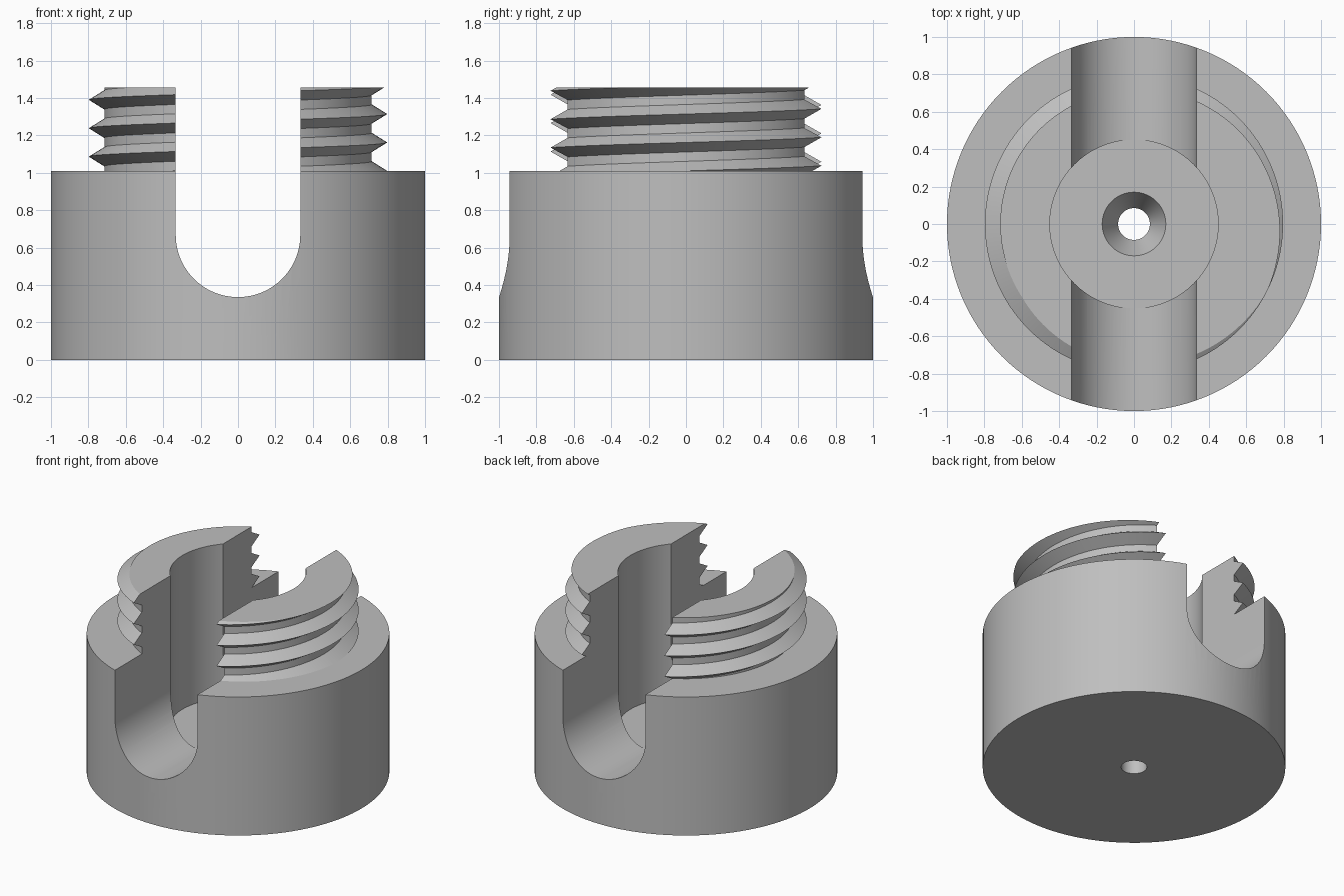
import bpy, bmesh
from math import sin, cos, pi, radians

cube = bpy.data.objects.get("Cube")
if cube:
    bpy.data.objects.remove(cube, do_unlink=True)

SEGS = 128
BASE_TOP, TOP = 1.01, 1.455
CORE_R, CREST_R, PITCH = 0.715, 0.797, 0.152
SLOT_R, SLOT_Z, FLOOR = 0.333, 0.668, 0.333

grey = bpy.data.materials.new("plain grey")
grey.use_nodes = True
colour = (0.52, 0.52, 0.52, 1)
grey.diffuse_color = colour
grey.node_tree.nodes["Principled BSDF"].inputs["Base Color"].default_value = colour


def make_object(name, bm):
    bmesh.ops.recalc_face_normals(bm, faces=bm.faces[:])
    mesh = bpy.data.meshes.new(name)
    bm.to_mesh(mesh)
    bm.free()
    mesh.materials.append(grey)
    ob = bpy.data.objects.new(name, mesh)
    bpy.context.collection.objects.link(ob)
    return ob


def lathe(name, profile):
    """Closed solid turned about z from (radius, height) points."""
    bm = bmesh.new()
    rings = [[bm.verts.new((r * cos(2 * pi * i / SEGS), r * sin(2 * pi * i / SEGS), z))
              for i in range(SEGS)] for r, z in profile]
    for a, b in zip(rings, rings[1:]):
        for i in range(SEGS):
            k = (i + 1) % SEGS
            bm.faces.new((a[i], a[k], b[k], b[i]))
    bm.faces.new(rings[0])
    bm.faces.new(rings[-1])
    return make_object(name, bm)


def thread_rod(name, z_low, z_high):
    """Right-handed helical thread, trimmed flat at both ends."""
    bm = bmesh.new()
    steps = [(-0.051, CORE_R), (0, CREST_R), (0.051, CORE_R)]
    profile = [(BASE_TOP + PITCH * k + dz, r) for k in range(-3, 6) for dz, r in steps]
    cols = []
    for i in range(SEGS):
        t = i / SEGS
        cols.append([bm.verts.new((r * cos(2 * pi * t), r * sin(2 * pi * t), z + PITCH * t))
                     for z, r in profile])
    # the last column joins the first one, one turn higher
    cols.append(cols[0][3:])
    for a, b in zip(cols, cols[1:]):
        for j in range(len(profile) - 4):
            bm.faces.new((a[j], b[j], b[j + 1], a[j + 1]))
    for z, normal in ((z_high, (0, 0, 1)), (z_low, (0, 0, -1))):
        geom = bm.verts[:] + bm.edges[:] + bm.faces[:]
        bmesh.ops.bisect_plane(bm, geom=geom, dist=1e-6, plane_co=(0, 0, z),
                               plane_no=normal, clear_outer=True)
    bmesh.ops.holes_fill(bm, edges=[e for e in bm.edges if e.is_boundary], sides=0)
    return make_object(name, bm)


def slot_cutter(name):
    """Round-bottomed slot running front to back."""
    bm = bmesh.new()
    n = 48
    pts = [(SLOT_R * cos(pi + pi * i / n), SLOT_Z + SLOT_R * sin(pi + pi * i / n))
           for i in range(n + 1)]
    pts += [(SLOT_R, 2), (-SLOT_R, 2)]
    face = bm.faces.new([bm.verts.new((x, -1.2, z)) for x, z in pts])
    out = bmesh.ops.extrude_face_region(bm, geom=[face], use_keep_orig=True)
    moved = [v for v in out["geom"] if isinstance(v, bmesh.types.BMVert)]
    bmesh.ops.translate(bm, verts=moved, vec=(0, 2.4, 0))
    return make_object(name, bm)


def combine(target, other, operation):
    mod = target.modifiers.new(operation.title(), 'BOOLEAN')
    mod.operation, mod.solver, mod.object = operation, 'EXACT', other
    other.hide_render = True
    with bpy.context.temp_override(object=target, active_object=target):
        bpy.ops.object.modifier_apply(modifier=mod.name)
    bpy.data.objects.remove(other, do_unlink=True)


# Round base with the threaded collar on top
body = lathe("threaded_body", [(1, 0), (1, BASE_TOP)])
combine(body, thread_rod("thread", 0.9, TOP), 'UNION')

# Central bore, countersink and screw hole in one turned cutter
combine(body, lathe("bore_cutter", [(0.085, -0.2), (0.085, FLOOR - 0.17), (0.17, FLOOR),
                                    (0.45, FLOOR), (0.45, 2)]), 'DIFFERENCE')

# Slot through front and back
combine(body, slot_cutter("slot_cutter"), 'DIFFERENCE')

bpy.ops.object.select_all(action='DESELECT')
body.select_set(True)
bpy.context.view_layer.objects.active = body
bpy.ops.object.shade_smooth_by_angle(angle=radians(25))
